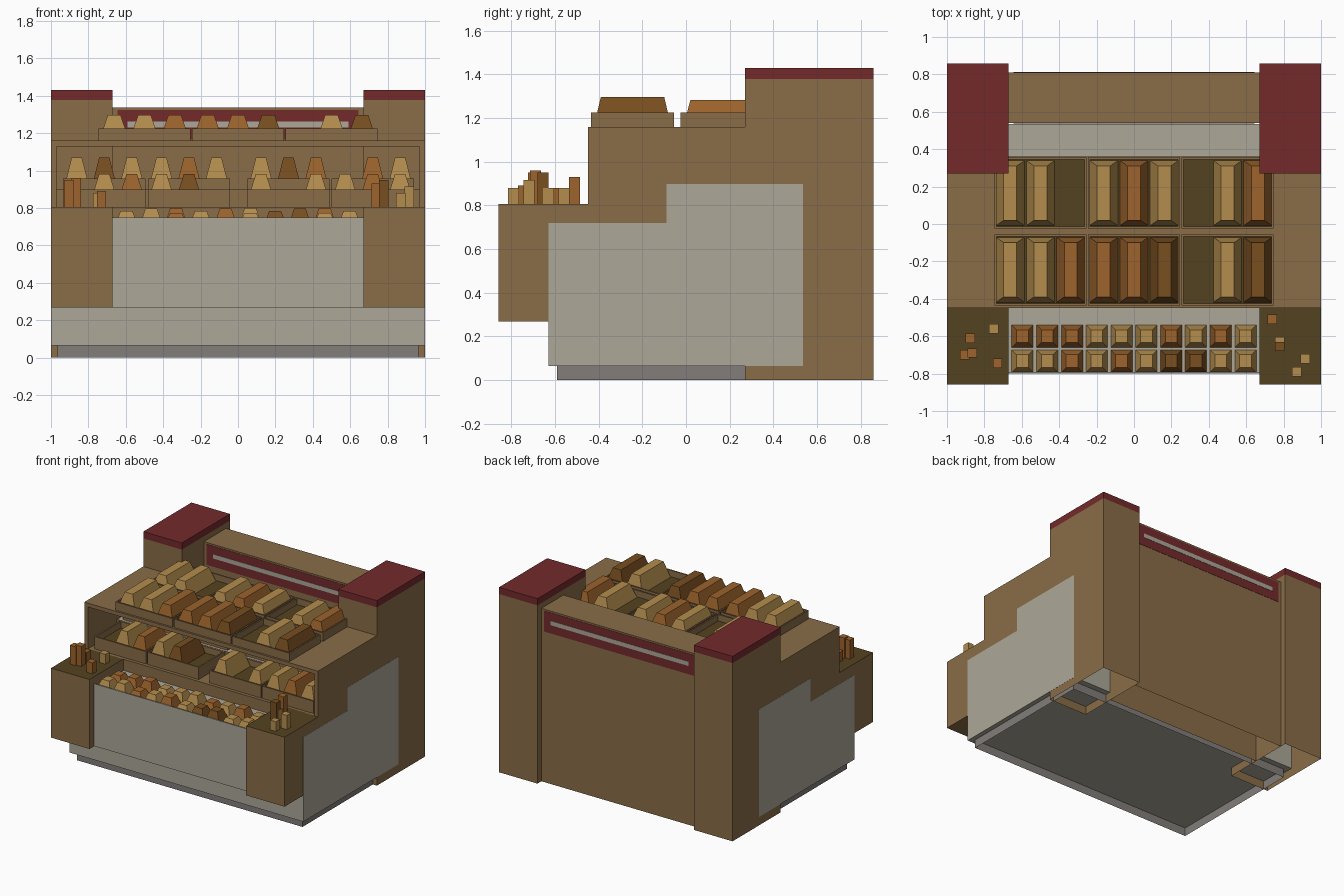
import bpy, bmesh

if "Cube" in bpy.data.objects:
    bpy.data.objects.remove(bpy.data.objects["Cube"])


def material(name, r, g, b):
    # sRGB 0-255 to linear
    lin = [((c / 255 + 0.055) / 1.055) ** 2.4 for c in (r, g, b)]
    m = bpy.data.materials.new(name)
    m.diffuse_color = (*lin, 1)
    m.use_nodes = True
    m.node_tree.nodes["Principled BSDF"].inputs["Base Color"].default_value = m.diffuse_color
    return m


WOOD = material("brown wood", 138, 109, 72)
DARK = material("dark tray floor", 84, 66, 32)
GREY = material("warm grey", 172, 168, 153)
PLINTH = material("plinth grey", 130, 125, 122)
RED = material("dark red", 116, 42, 43)
LIGHT = material("light crust", 180, 141, 78)
ORANGE = material("orange crust", 156, 99, 44)
BROWN = material("dark crust", 120, 78, 32)
CRUST = {"L": LIGHT, "O": ORANGE, "D": BROWN}


def finish(name, bm, *mats):
    me = bpy.data.meshes.new(name)
    bm.to_mesh(me)
    bm.free()
    for m in mats:
        me.materials.append(m)
    ob = bpy.data.objects.new(name, me)
    bpy.context.collection.objects.link(ob)
    return ob


def box_bm(x0, x1, y0, y1, z0, z1, taper_x=0, taper_y=0):
    bm = bmesh.new()
    bmesh.ops.create_cube(bm, size=1)
    for v in bm.verts:
        top = v.co.z > 0
        sx, sy = (1 if v.co.x > 0 else -1), (1 if v.co.y > 0 else -1)
        v.co.x = (x1 if sx > 0 else x0) - sx * taper_x * top
        v.co.y = (y1 if sy > 0 else y0) - sy * taper_y * top
        v.co.z = z1 if top else z0
    bm.normal_update()
    return bm


def box(name, mat, *dims, open_bottom=False, top_mat=None):
    bm = box_bm(*dims)
    if open_bottom:
        bmesh.ops.delete(bm, geom=[f for f in bm.faces if f.normal.z < -0.9], context="FACES")
    if top_mat:
        for f in bm.faces:
            f.material_index = int(f.normal.z > 0.9)
        return finish(name, bm, mat, top_mat)
    return finish(name, bm, mat)


def tray(name, x0, x1, y0, y1, z0, z1, rim=0.015, depth=0.05):
    # open box with a sunken dark floor
    bm = box_bm(x0, x1, y0, y1, z0, z1)
    top = [f for f in bm.faces if f.normal.z > 0.9]
    bmesh.ops.inset_region(bm, faces=top, thickness=rim)
    low = bmesh.ops.extrude_face_region(bm, geom=top)
    floor = [f for f in low["geom"] if isinstance(f, bmesh.types.BMFace)]
    bmesh.ops.delete(bm, geom=[f for f in top if f.is_valid], context="FACES")
    bmesh.ops.translate(bm, verts=floor[0].verts, vec=(0, 0, -depth))
    floor[0].material_index = 1
    bmesh.ops.recalc_face_normals(bm, faces=bm.faces)
    finish(name, bm, WOOD, DARK)


def loaf(name, code, cx, cy, z0, z1, w, l, taper_x, taper_y):
    box(name, CRUST[code], cx - w / 2, cx + w / 2, cy - l / 2, cy + l / 2,
        z0, z1, taper_x, taper_y)


# hollow plinth and stepped grey base
box("plinth", PLINTH, -0.965, 0.965, -0.59, 0.49, 0, 0.066, open_bottom=True)
bm = bmesh.new()
profile = [(-0.63, 0.065), (0.535, 0.065), (0.535, 0.897), (-0.09, 0.897), (-0.09, 0.718), (-0.63, 0.718)]
face = bm.faces.new([bm.verts.new((-1, y, z)) for y, z in profile])
side = bmesh.ops.extrude_face_region(bm, geom=[face])["geom"]
bmesh.ops.translate(bm, verts=[v for v in side if isinstance(v, bmesh.types.BMVert)], vec=(2, 0, 0))
bmesh.ops.recalc_face_normals(bm, faces=bm.faces)
finish("base_body", bm, GREY)

# front bin between the posts
box("front_bin", GREY, -0.67, 0.67, -0.8, -0.6, 0.268, 0.718)
box("front_bin_lip", GREY, -0.67, 0.67, -0.8, -0.792, 0.718, 0.75)

# back pillars, caps, front posts and cabinet sides
for s, tag in ((-1, "left"), (1, "right")):
    xa, xb = sorted((0.67 * s, 0.999 * s))
    box("back_pillar_" + tag, WOOD, xa, xb, 0.27, 0.858, 0, 1.378, open_bottom=True)
    box("pillar_cap_" + tag, RED, xa, xb, 0.27, 0.858, 1.378, 1.43)
    box("front_post_" + tag, WOOD, xa, xb, -0.858, -0.44, 0.268, 0.805, top_mat=DARK)
    xa, xb = sorted((0.97 * s, 0.999 * s))
    box("cabinet_side_" + tag, WOOD, xa, xb, -0.45, 0.27, 0.715, 1.13)

# back panel with a striped sign on both faces
box("back_panel", WOOD, -0.67, 0.67, 0.54, 0.81, 0, 1.337, open_bottom=True)
for tag, y, d in (("front", 0.54, -1), ("back", 0.81, 1)):
    ya, yb = sorted((y, y + d * 0.002))
    box("sign_" + tag, RED, -0.645, 0.645, ya, yb, 1.165, 1.325)
    ya, yb = sorted((y + d * 0.002, y + d * 0.004))
    box("sign_stripe_" + tag, GREY, -0.59, 0.59, ya, yb, 1.23, 1.263)

# cabinet top, and the wooden shelf and riser inside the opening
box("cabinet_top", WOOD, -0.999, 0.999, -0.45, 0.27, 1.13, 1.16)
box("cabinet_top_rear", WOOD, -0.67, 0.67, 0.27, 0.36, 1.13, 1.16)
box("cabinet_shelf", WOOD, -0.97, 0.97, -0.445, -0.098, 0.718, 0.805)
box("shelf_riser", WOOD, -0.97, 0.97, -0.098, -0.09, 0.72, 0.9)

# top trays: three per row, three loaves each (dash = empty slot)
for row, y0, y1, zt, stock in (
        ("front", -0.435, -0.055, 1.297, ("LLO", "OOD", "-LD")),
        ("rear", -0.025, 0.355, 1.282, ("LL-", "LOL", "-LO"))):
    for i, codes in enumerate(stock):
        cx = (i - 1) * 0.5
        tray(f"top_tray_{row}_{i}", cx - 0.245, cx + 0.245, y0, y1, 1.16, 1.225)
        for j, c in enumerate(codes):
            if c != "-":
                loaf(f"top_loaf_{row}_{i}_{j}", c, cx + (j - 1) * 0.162, (y0 + y1) / 2,
                     1.17, zt, 0.155, 0.35, 0.043, 0.03)

# middle trays inside the cabinet: four per row on two steps
for row, y0, y1, z0, z1, zt, stock in (
        ("front", -0.42, -0.1, 0.805, 0.9, 0.983, ("-LO", "LD-", "L-L", "LOL")),
        ("rear", -0.07, 0.25, 0.897, 0.957, 1.07, ("LDL", "LOL", "LDO", "-OL"))):
    for i, codes in enumerate(stock):
        cx = (-0.715, -0.262, 0.27, 0.72)[i]
        tray(f"middle_tray_{row}_{i}", cx - 0.22, cx + 0.22, y0, y1, z0, z1)
        for j, c in enumerate(codes):
            if c != "-":
                loaf(f"middle_loaf_{row}_{i}_{j}", c, cx + (j - 1) * 0.147, (y0 + y1) / 2,
                     z1 - 0.045, zt, 0.135, 0.28, 0.04, 0.03)

# small buns in the front bin, with uneven heights
for r, (y, base, codes) in enumerate(((-0.6, 0.775, "OOOLLLOLOL"), (-0.733, 0.773, "LLOLOLDDLL"))):
    for i, c in enumerate(codes):
        loaf(f"bun_{r}_{i}", c, (i - 4.5) * 0.1325, y, 0.718, base + 0.012 * ((i * 7 + r) % 3),
             0.115, 0.12, 0.026, 0.026)

# upright bread sticks on the posts
STICKS = [(-0.875, -0.61, 0.88, "O"), (-0.905, -0.70, 0.95, "O"), (-0.865, -0.69, 0.96, "O"),
          (-0.75, -0.56, 0.88, "L"), (-0.73, -0.745, 0.89, "O"), (0.74, -0.51, 0.93, "O"),
          (0.78, -0.63, 0.88, "L"), (0.78, -0.655, 0.95, "D"), (0.915, -0.72, 0.915, "L"),
          (0.87, -0.79, 0.88, "L")]
for i, (x, y, z, c) in enumerate(STICKS):
    box(f"bread_stick_{i}", CRUST[c], x - 0.025, x + 0.025, y - 0.025, y + 0.025, 0.8, z)
